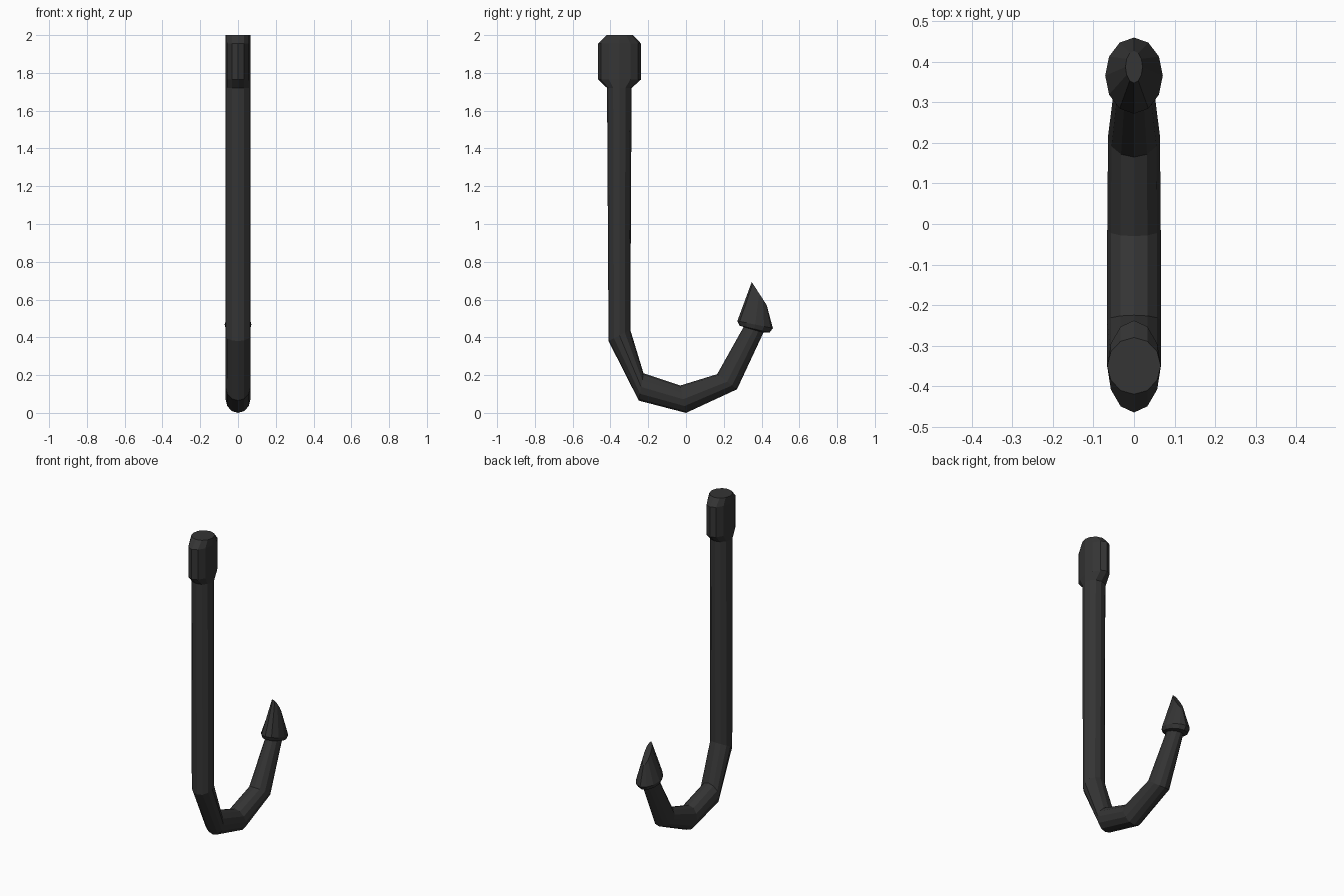
import bpy, bmesh, math

if "Cube" in bpy.data.objects:
    bpy.data.objects.remove(bpy.data.objects["Cube"])

SIDES = 12

# Rings along the hook: (outer y, z), (inner y, z), half width in x
RINGS = [
    # flattened head
    ((-0.42, 2.00), (-0.28, 2.00), 0.066),
    ((-0.465, 1.955), (-0.238, 1.955), 0.066),
    ((-0.465, 1.765), (-0.238, 1.765), 0.066),
    ((-0.418, 1.72), (-0.288, 1.72), 0.066),
    # shank and bend
    ((-0.41, 0.38), (-0.295, 0.44), 0.066),
    ((-0.25, 0.065), (-0.225, 0.21), 0.066),
    ((0.00, 0.00), (-0.03, 0.145), 0.066),
    ((0.27, 0.125), (0.165, 0.205), 0.064),
    ((0.41, 0.425), (0.305, 0.455), 0.046),
    # barbed point
    ((0.442, 0.425), (0.282, 0.463), 0.064),
    ((0.46, 0.448), (0.272, 0.487), 0.071),
    ((0.427, 0.571), (0.348, 0.693), 0.021),
]


def add_ring(bm, outer, inner, half_width):
    """Ellipse spanning from the outer to the inner point of the bend."""
    verts = []
    for i in range(SIDES):
        a = 2 * math.pi * i / SIDES
        t = (1 - math.cos(a)) / 2
        verts.append(bm.verts.new((half_width * math.sin(a),
                                   outer[0] + (inner[0] - outer[0]) * t,
                                   outer[1] + (inner[1] - outer[1]) * t)))
    return verts


# One continuous low-poly body swept through the rings
bm = bmesh.new()
loops = [add_ring(bm, *r) for r in RINGS]
for a, b in zip(loops, loops[1:]):
    for i in range(SIDES):
        j = (i + 1) % SIDES
        bm.faces.new((a[i], a[j], b[j], b[i]))
bm.faces.new(loops[0])
bm.faces.new(loops[-1])
bmesh.ops.recalc_face_normals(bm, faces=bm.faces)

mesh = bpy.data.meshes.new("hook")
bm.to_mesh(mesh)
bm.free()
hook = bpy.data.objects.new("hook", mesh)
bpy.context.collection.objects.link(hook)

# Dark iron
iron = bpy.data.materials.new("dark_iron")
iron.diffuse_color = (0.035, 0.035, 0.035, 1)
iron.use_nodes = True
iron.node_tree.nodes["Principled BSDF"].inputs["Base Color"].default_value = iron.diffuse_color
mesh.materials.append(iron)
